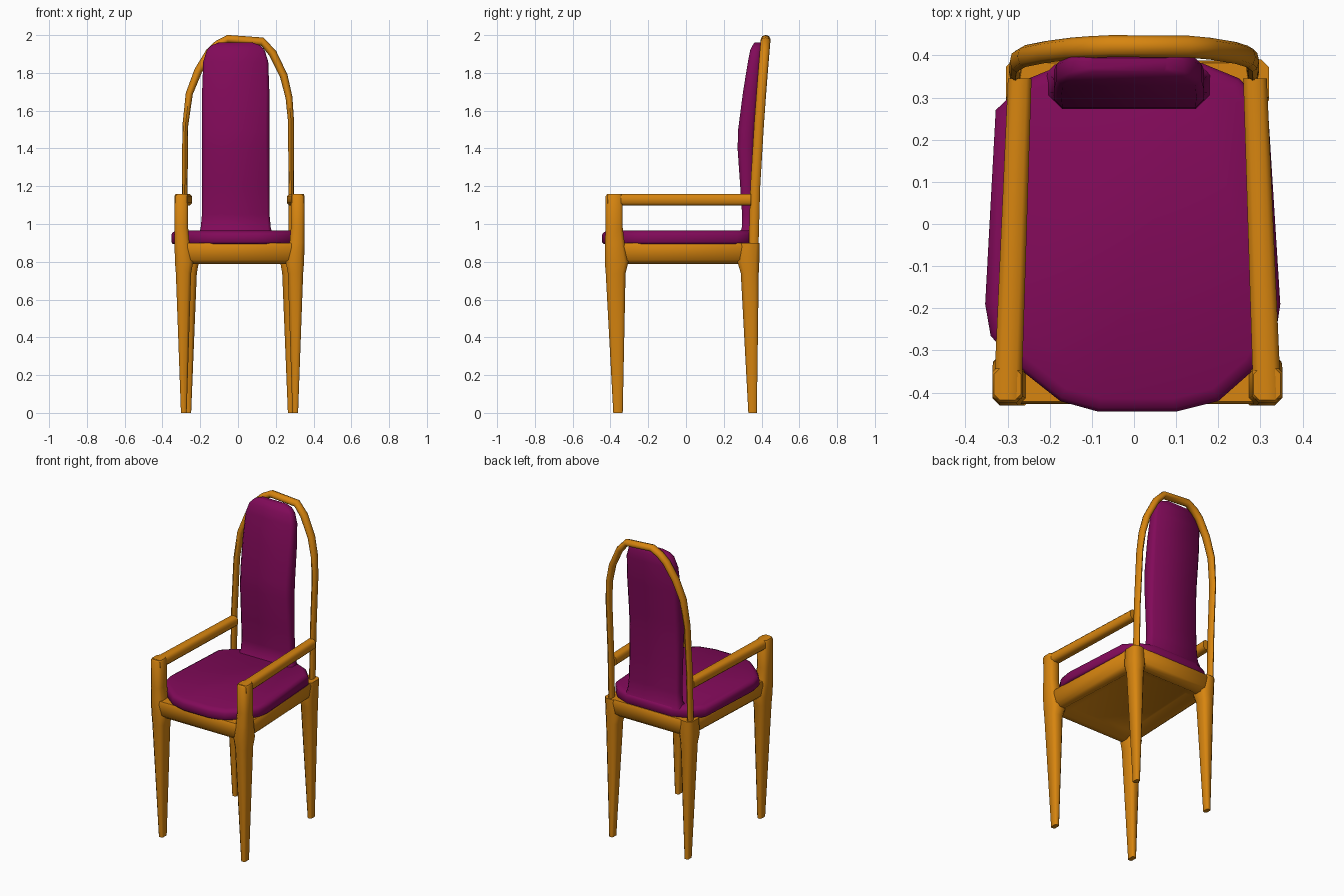
import bpy, bmesh, math
from mathutils import Vector

cube = bpy.data.objects.get("Cube")
if cube:
    bpy.data.objects.remove(cube)


def make_material(name, color):
    m = bpy.data.materials.new(name)
    m.use_nodes = True
    m.diffuse_color = color
    m.node_tree.nodes["Principled BSDF"].inputs["Base Color"].default_value = color
    return m


WOOD = make_material("warm wood", (0.68, 0.235, 0.005, 1))
FABRIC = make_material("purple fabric", (0.22, 0.003, 0.1, 1))
CENTRE = 0.008   # the frame sits slightly off the middle


def loft(name, rings, mat, angle=50):
    """Skin a list of equal-length point rings and cap both ends."""
    bm = bmesh.new()
    loops = [[bm.verts.new(p) for p in ring] for ring in rings]
    n = len(loops[0])
    for a, b in zip(loops, loops[1:]):
        for i in range(n):
            j = (i + 1) % n
            bm.faces.new((a[i], a[j], b[j], b[i]))
    bm.faces.new(loops[0])
    bm.faces.new(loops[-1])
    bmesh.ops.recalc_face_normals(bm, faces=bm.faces[:])
    mesh = bpy.data.meshes.new(name)
    bm.to_mesh(mesh)
    bm.free()
    mesh.materials.append(mat)
    obj = bpy.data.objects.new(name, mesh)
    bpy.context.collection.objects.link(obj)
    bpy.ops.object.select_all(action='DESELECT')
    obj.select_set(True)
    bpy.context.view_layer.objects.active = obj
    bpy.ops.object.shade_smooth_by_angle(angle=math.radians(angle))


def section(u0, u1, v0, v1, cut=0.22):
    """Chamfered rectangle as eight (u, v) pairs."""
    c = cut * min(u1 - u0, v1 - v0)
    return [(u0 + c, v0), (u1 - c, v0), (u1, v0 + c), (u1, v1 - c),
            (u1 - c, v1), (u0 + c, v1), (u0, v1 - c), (u0, v0 + c)]


def leg_ring(side, z, x0, x1, y0, y1):
    return [(CENTRE + side * x, y, z) for x, y in section(x0, x1, y0, y1)]


for side, label in ((1, "left"), (-1, "right")):
    # Front leg, running up into the arm post
    loft(f"{label}_front_leg", [leg_ring(side, *r) for r in (
        (0.0, 0.28, 0.31, -0.385, -0.335),
        (0.74, 0.256, 0.337, -0.425, -0.32),
        (0.80, 0.245, 0.342, -0.43, -0.305),
        (0.90, 0.265, 0.344, -0.43, -0.325),
        (0.98, 0.272, 0.344, -0.425, -0.335),
        (1.148, 0.272, 0.344, -0.425, -0.335),
        (1.158, 0.276, 0.340, -0.418, -0.342))], WOOD)

    # Back leg
    loft(f"{label}_back_leg", [leg_ring(side, *r) for r in (
        (0.0, 0.256, 0.284, 0.33, 0.375),
        (0.74, 0.226, 0.308, 0.29, 0.385),
        (0.80, 0.215, 0.312, 0.272, 0.388),
        (0.90, 0.23, 0.312, 0.285, 0.39))], WOOD)

    # Armrest, flush with the top of the post
    loft(f"{label}_armrest", [
        [(CENTRE + side * x, y, z) for x, z in section(c - h, c + h, 1.098, 1.16)]
        for y, c, h in ((-0.415, 0.308, 0.033), (0.345, 0.279, 0.028))], WOOD)


# Seat frame with rails rounded under and a shallow hollow below
def frame_ring(z, inset):
    f, b = 0.335 - inset, 0.305 - inset
    y0, y1 = -0.427 + inset, 0.388 - inset
    c = 0.03
    pts = [(-f + c, y0), (f - c, y0), (f, y0 + c), (b, y1 - c),
           (b - c, y1), (-b + c, y1), (-b, y1 - c), (-f, y0 + c)]
    return [(CENTRE + x, y, z) for x, y in pts]


loft("seat_frame", [frame_ring(*r) for r in (
    (0.815, 0.11), (0.789, 0.065), (0.789, 0.03), (0.81, 0.006),
    (0.88, 0.0), (0.9, 0.006))], WOOD)

# Back arch: an oval rail swept along a leaning hoop
path = [(-0.282, 0.89), (-0.282, 1.2), (-0.279, 1.52), (-0.258, 1.69),
        (-0.211, 1.81), (-0.15, 1.91), (-0.107, 1.95), (-0.055, 1.979),
        (0.128, 1.966), (0.183, 1.905), (0.242, 1.785), (0.27, 1.67),
        (0.281, 1.54), (0.282, 1.2), (0.282, 0.89)]
rings = []
for i, (x, z) in enumerate(path):
    a, b = path[max(i - 1, 0)], path[min(i + 1, len(path) - 1)]
    t = Vector((b[0] - a[0], 0, b[1] - a[1])).normalized()
    normal = Vector((-t.z, 0, t.x))
    lean = 0.358 + 0.064 * (max(z - 0.95, 0) / 1.03) ** 1.4
    wide = 0.015 + 0.007 * max(0, min(1, (z - 1.5) / 0.35))
    centre = Vector((x, lean, z))
    rings.append([centre + normal * wide * math.cos(k * math.pi / 4)
                  + Vector((0, 0.026 * math.sin(k * math.pi / 4), 0))
                  for k in range(8)])
loft("back_arch", rings, WOOD, 60)

# Seat cushion
outline = [(0.1, -0.445), (0.2, -0.42), (0.285, -0.345), (0.335, -0.27),
           (0.347, -0.19), (0.318, 0.27), (0.25, 0.345), (0.16, 0.382),
           (-0.16, 0.382), (-0.25, 0.345), (-0.328, 0.27), (-0.353, -0.19),
           (-0.34, -0.265), (-0.27, -0.345), (-0.175, -0.42), (-0.085, -0.445)]
loft("seat_cushion", [[(x * s, y * s, z) for x, y in outline] for z, s in (
    (0.895, 0.98), (0.905, 1.0), (0.942, 1.0), (0.956, 0.98), (0.965, 0.93))],
    FABRIC, 70)

# Padded backrest, flared at the seat and filling the top of the arch
loft("backrest", [[(x - 0.012, y, z) for x, y in section(-w, w, y0, y1)]
                  for z, w, y0, y1 in (
    (0.945, 0.2, 0.27, 0.378), (0.975, 0.186, 0.295, 0.366),
    (1.05, 0.179, 0.297, 0.36), (1.2, 0.178, 0.287, 0.356),
    (1.4, 0.178, 0.273, 0.36), (1.5, 0.178, 0.276, 0.366),
    (1.7, 0.178, 0.302, 0.382), (1.86, 0.172, 0.328, 0.393),
    (1.92, 0.153, 0.34, 0.396), (1.945, 0.13, 0.352, 0.396),
    (1.96, 0.09, 0.362, 0.394))], FABRIC, 60)
